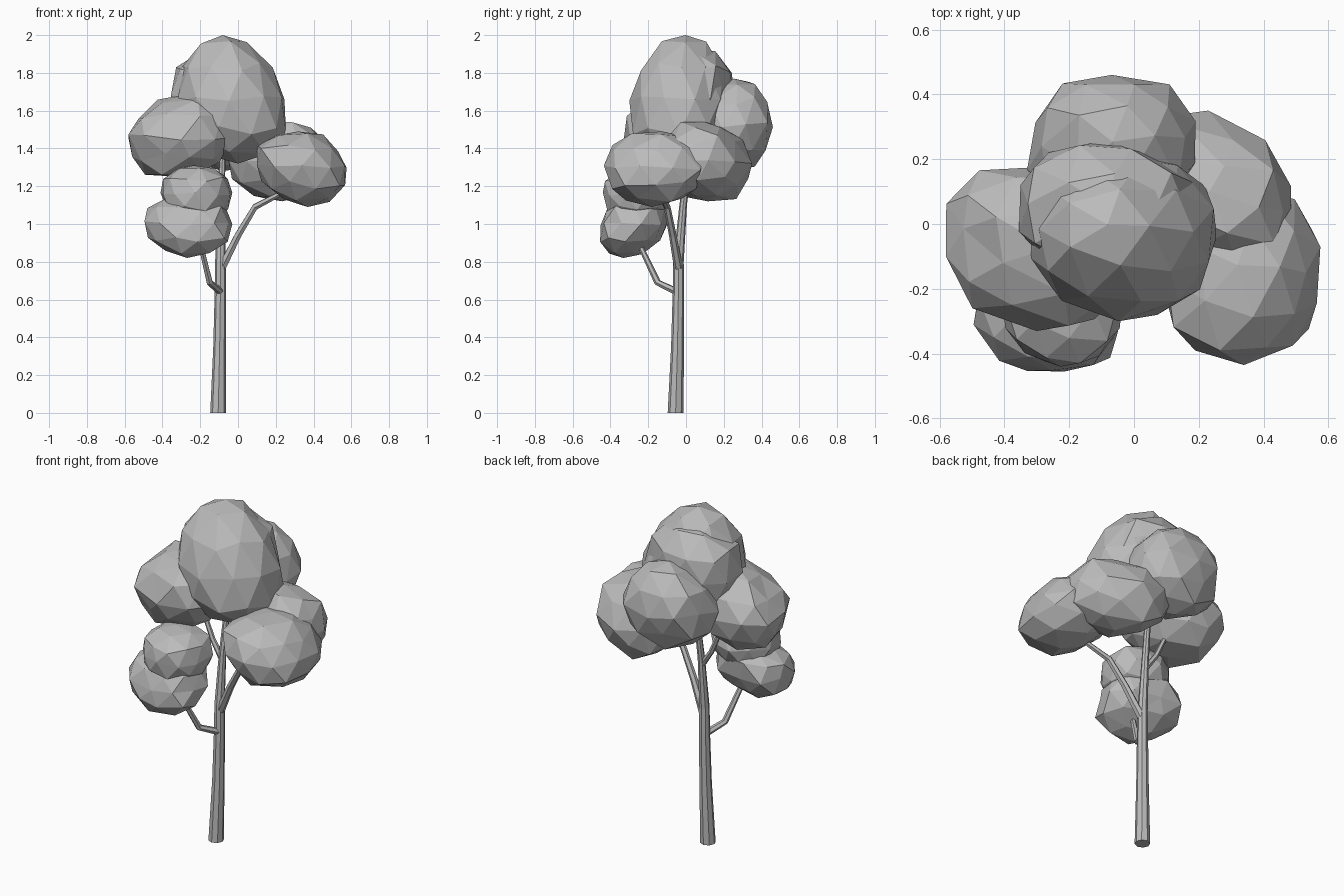
import bpy, bmesh, random
from mathutils import Vector

cube = bpy.data.objects.get("Cube")
if cube:
    bpy.data.objects.remove(cube)

grey = bpy.data.materials.new("plain_grey")
grey.use_nodes = True
grey.diffuse_color = (0.5, 0.5, 0.5, 1)
grey.node_tree.nodes["Principled BSDF"].inputs["Base Color"].default_value = (0.5, 0.5, 0.5, 1)


def finish(bm, name):
    bmesh.ops.recalc_face_normals(bm, faces=bm.faces)
    mesh = bpy.data.meshes.new(name)
    bm.to_mesh(mesh)
    bm.free()
    mesh.materials.append(grey)
    bpy.context.collection.objects.link(bpy.data.objects.new(name, mesh))


def limb(name, path, sides=8):
    """Tapered tube through (x, y, z, radius) points."""
    bm = bmesh.new()
    pts = [Vector(p[:3]) for p in path]
    rings = []
    for i, p in enumerate(pts):
        along = pts[min(i + 1, len(pts) - 1)] - pts[max(i - 1, 0)]
        if p.z == 0:
            along = Vector((0, 0, 1))
        turn = Vector((0, 0, 1)).rotation_difference(along).to_matrix().to_4x4()
        turn.translation = p
        rings.append(bmesh.ops.create_circle(
            bm, segments=sides, radius=path[i][3], cap_ends=i in (0, len(pts) - 1),
            matrix=turn)["verts"])
    for a, b in zip(rings, rings[1:]):
        for k in range(sides):
            n = (k + 1) % sides
            bm.faces.new((a[k], a[n], b[n], b[k]))
    finish(bm, name)


def clump(name, low, high, seed, lean=(0, 0), skew=0, taper=0, rough=0.05, boxy=0.12):
    """Faceted leaf mass fitted to a box; lean shifts, taper narrows the upper part."""
    rng = random.Random(seed)
    bm = bmesh.new()
    bmesh.ops.create_icosphere(bm, subdivisions=2, radius=1)
    for v in bm.verts:
        # Push towards a rounded box, then roughen
        v.co *= 1 + boxy * (1 - max(abs(c) for c in v.co))
        v.co += Vector([rng.uniform(-1, 1) for _ in range(3)]) * rough * 1.5
        x, y, z = v.co
        narrow = 1 - taper * z
        v.co.x = x * narrow + lean[0] * z
        v.co.y = (y + skew * x) * narrow + lean[1] * z
    for axis in range(3):
        values = [v.co[axis] for v in bm.verts]
        lo, hi = min(values), max(values)
        for v in bm.verts:
            t = (v.co[axis] - lo) / (hi - lo)
            v.co[axis] = low[axis] + t * (high[axis] - low[axis])
    finish(bm, name)


# Trunk and branches
limb("trunk", [(-0.105, -0.055, 0, 0.042), (-0.097, -0.045, 0.35, 0.034),
               (-0.093, -0.04, 0.66, 0.03), (-0.093, -0.04, 0.8, 0.028),
               (-0.09, -0.015, 1.1, 0.02), (-0.08, 0.03, 1.45, 0.015)])
limb("low_branch", [(-0.09, -0.045, 0.64, 0.02), (-0.15, -0.15, 0.69, 0.018),
                    (-0.2, -0.25, 0.9, 0.014)], 6)
limb("right_branch", [(-0.085, -0.04, 0.77, 0.024), (0, -0.07, 0.94, 0.02),
                      (0.09, -0.1, 1.09, 0.018), (0.28, -0.15, 1.19, 0.013)], 6)
limb("left_branch", [(-0.09, -0.02, 1.06, 0.018), (-0.16, -0.01, 1.16, 0.015),
                     (-0.25, 0, 1.36, 0.012)], 6)

# Leaf clumps
clump("crown", (-0.32, -0.3, 1.32), (0.255, 0.235, 2.0), 4, (-0.16, 0.1),
      taper=0.14, rough=0.025, boxy=0.03)
clump("crown_rear", (-0.355, -0.16, 1.38), (0.18, 0.255, 1.93), 8, (0, 0.05))
clump("left_clump", (-0.58, -0.33, 1.25), (-0.03, 0.175, 1.69), 15, (0.1, 0), skew=-0.2)
clump("back_clump", (-0.33, 0.02, 1.28), (0.19, 0.46, 1.77), 21, (0, 0.05))
clump("right_clump", (0.1, -0.435, 1.09), (0.575, 0.1, 1.49), 30, (-0.12, 0.05))
clump("right_rear_clump", (-0.05, -0.13, 1.12), (0.485, 0.35, 1.54), 37, (0, -0.1), skew=-0.3)
clump("low_clump", (-0.495, -0.455, 0.82), (-0.03, -0.09, 1.17), 41, (0, 0.25), skew=-0.12)
clump("low_upper_clump", (-0.41, -0.44, 1.0), (-0.03, -0.06, 1.31), 55, boxy=0.25)
